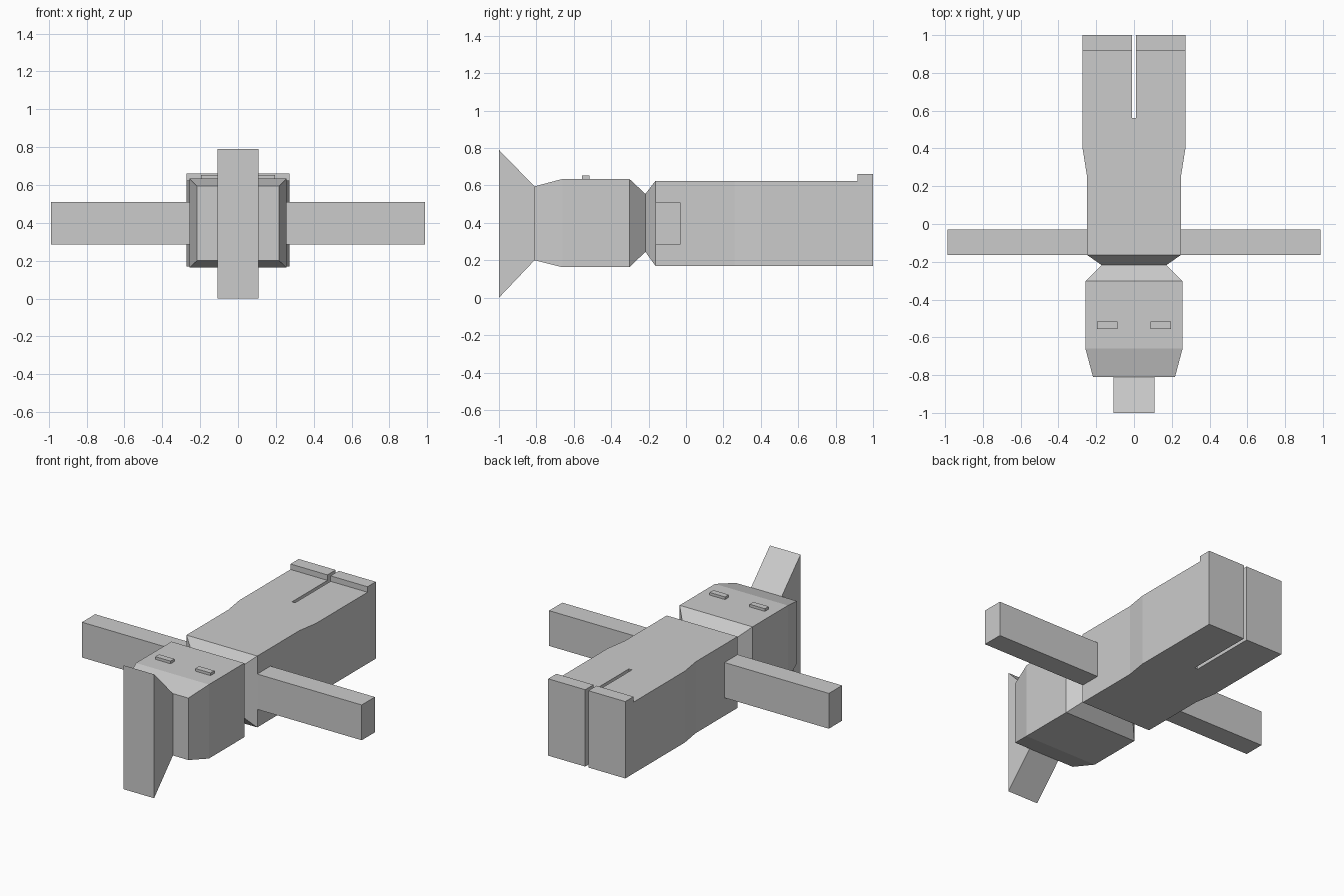
import bpy
import bmesh

if "Cube" in bpy.data.objects:
    bpy.data.objects.remove(bpy.data.objects["Cube"])


def finish(name, bm):
    bmesh.ops.recalc_face_normals(bm, faces=bm.faces)
    mesh = bpy.data.meshes.new(name)
    bm.to_mesh(mesh)
    bm.free()
    obj = bpy.data.objects.new(name, mesh)
    bpy.context.collection.objects.link(obj)
    return obj


def loft(name, sections, cap_start=True, cap_end=True):
    """Rectangular sections along y: (y, half width, z low, z high)."""
    bm = bmesh.new()
    rings = [[bm.verts.new(p) for p in ((-w, y, lo), (w, y, lo), (w, y, hi), (-w, y, hi))]
             for y, w, lo, hi in sections]
    for a, b in zip(rings, rings[1:]):
        for i in range(4):
            j = (i + 1) % 4
            bm.faces.new((a[i], a[j], b[j], b[i]))
    if cap_start:
        bm.faces.new(rings[0])
    if cap_end:
        bm.faces.new(rings[-1])
    return finish(name, bm)


def extrude_outline(name, outline, lo, hi):
    bm = bmesh.new()
    bottom = [bm.verts.new((x, y, lo)) for x, y in outline]
    top = [bm.verts.new((x, y, hi)) for x, y in outline]
    bm.faces.new(bottom)
    bm.faces.new(top)
    n = len(outline)
    for i in range(n):
        j = (i + 1) % n
        bm.faces.new((bottom[i], bottom[j], top[j], top[i]))
    return finish(name, bm)


def box(name, x0, x1, y0, y1, z0, z1):
    return extrude_outline(name, [(x0, y0), (x1, y0), (x1, y1), (x0, y1)], z0, z1)


GAP = 0.011
BODY_LO, BODY_HI = 0.17, 0.625
NECK = (-0.217, 0.172, 0.245, 0.555)

# Torso and legs with the slit between the legs
half = [(0.25, -0.163), (0.25, 0.26), (0.272, 0.40), (0.272, 1.0), (GAP, 1.0), (GAP, 0.56)]
extrude_outline("body", half + [(-x, y) for x, y in reversed(half)], BODY_LO, BODY_HI)

# Tapered shoulders running into the neck
loft("shoulders", [NECK, (-0.163, 0.25, BODY_LO, BODY_HI)], cap_start=False, cap_end=False)

# Head, lying towards the front
loft("head", [NECK,
              (-0.303, 0.257, 0.163, 0.635),
              (-0.66, 0.257, 0.163, 0.635),
              (-0.81, 0.217, 0.20, 0.595)], cap_start=False)

# Flared crest on top of the head
loft("crest", [(-0.81, 0.108, 0.20, 0.595), (-1.0, 0.108, 0.0, 0.79)], cap_start=False)

# Paired parts
for side, s in (("left", -1), ("right", 1)):
    box(side + "_arm", s * 0.25, s * 0.987, -0.163, -0.03, 0.285, 0.51)
    box(side + "_eye", s * 0.087, s * 0.195, -0.555, -0.517, 0.635, 0.652)
    box(side + "_foot", s * GAP, s * 0.272, 0.917, 1.0, BODY_HI, 0.66)
